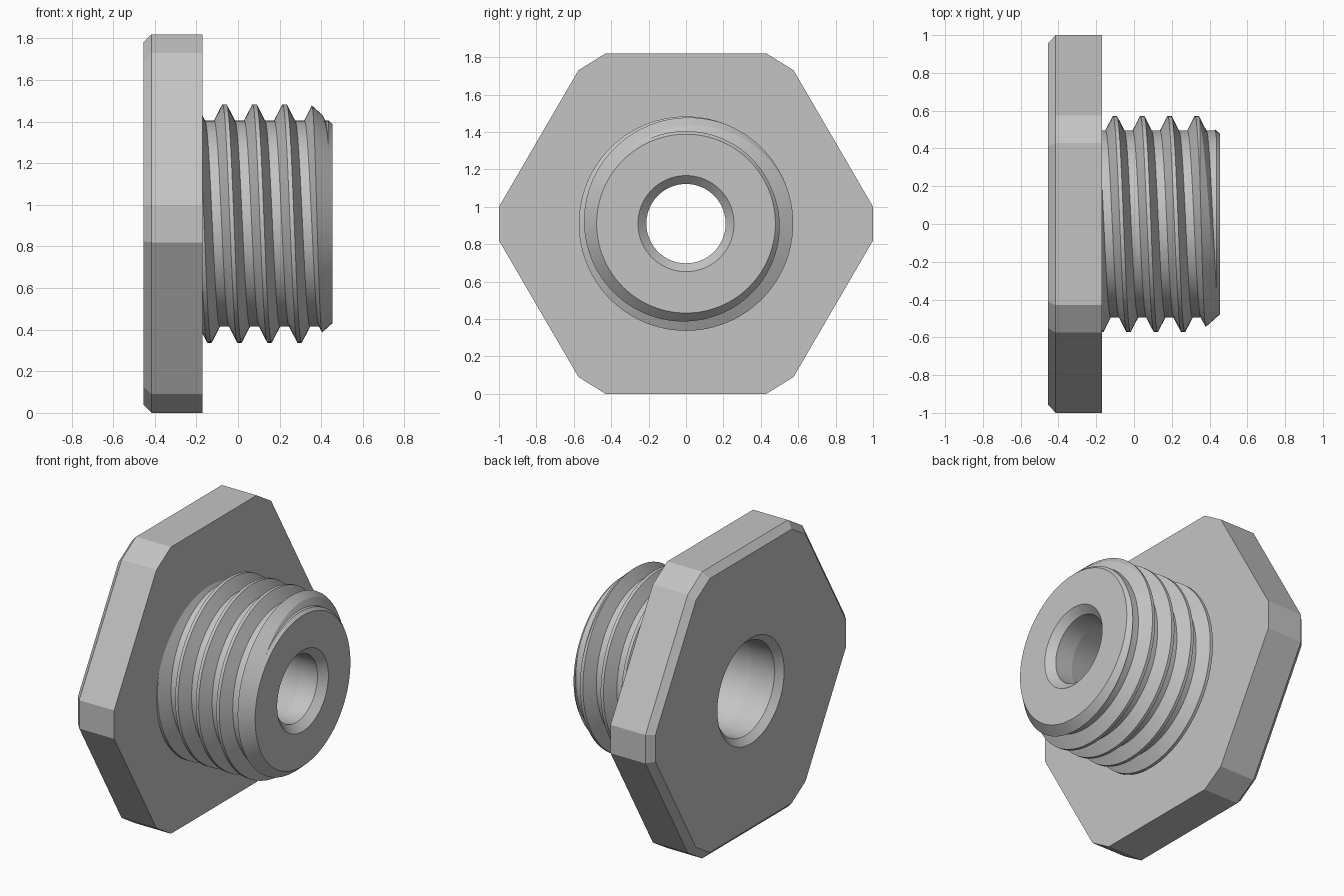
import bpy, bmesh
from math import sin, cos, pi, radians

cube = bpy.data.objects.get("Cube")
if cube:
    bpy.data.objects.remove(cube, do_unlink=True)

AXIS_Z = 0.91
SEGMENTS = 96
PITCH = 0.1445
ROOT, CREST = 0.495, 0.573


def finish(bm, name):
    """Weld, orient and link a mesh as a new object."""
    bmesh.ops.remove_doubles(bm, verts=bm.verts, dist=1e-5)
    bmesh.ops.recalc_face_normals(bm, faces=bm.faces)
    mesh = bpy.data.meshes.new(name)
    bm.to_mesh(mesh)
    bm.free()
    obj = bpy.data.objects.new(name, mesh)
    bpy.context.collection.objects.link(obj)
    return obj


def lathe(name, profile):
    """Turn a profile of (x, radius) around the long axis."""
    bm = bmesh.new()
    verts = [bm.verts.new((x, 0, AXIS_Z + r)) for x, r in profile]
    edges = [bm.edges.new(pair) for pair in zip(verts, verts[1:])]
    bmesh.ops.spin(bm, geom=verts + edges, cent=(0, 0, AXIS_Z), axis=(1, 0, 0),
                   angle=2 * pi, steps=SEGMENTS)
    return finish(bm, name)


def combine(target, tool, operation):
    """Apply a boolean and discard the tool."""
    tool.hide_render = True
    mod = target.modifiers.new(operation.title(), 'BOOLEAN')
    mod.operation, mod.solver, mod.object = operation, 'EXACT', tool
    bpy.context.view_layer.objects.active = target
    bpy.ops.object.modifier_apply(modifier=mod.name)
    bpy.data.objects.remove(tool, do_unlink=True)


# Thread tooth: offsets from the crest centre along the axis, with radius
TOOTH = [(-0.05, ROOT), (-0.01, CREST), (0.01, CREST), (0.05, ROOT)]


def thread_radius(offset):
    """Radius at a signed axial offset from the nearest crest."""
    d = abs((offset + PITCH / 2) % PITCH - PITCH / 2)
    t = min(max((d - 0.01) / 0.04, 0), 1)
    return CREST + (ROOT - CREST) * t


def threaded_rod(name, low, high):
    bm = bmesh.new()
    columns = []
    for j in range(SEGMENTS + 1):
        phi = 2 * pi * j / SEGMENTS
        crest = -0.065 - PITCH * j / SEGMENTS
        column = []
        for turn in range(-3, 7):
            for dx, _ in TOOTH:
                x = min(max(crest + turn * PITCH + dx, low), high)
                r = thread_radius(x - crest)
                column.append(bm.verts.new((x, r * sin(phi), AXIS_Z + r * cos(phi))))
        columns.append(column)
    for a, b in zip(columns, columns[1:]):
        for i in range(len(a) - 1):
            bm.faces.new((a[i], a[i + 1], b[i + 1], b[i]))
    bmesh.ops.remove_doubles(bm, verts=bm.verts, dist=1e-5)
    rim = [e for e in bm.edges if e.is_boundary]
    bmesh.ops.holes_fill(bm, edges=rim, sides=0)
    return finish(bm, name)


def hex_plate(name):
    """Hexagonal flange with clipped corners and one bevelled rim."""
    quarter = [(1.0, 0.09), (0.575, 0.82), (0.43, 0.91)]
    outline = quarter + [(-y, z) for y, z in reversed(quarter)]
    outline += [(-y, -z) for y, z in outline]
    bm = bmesh.new()
    rings = []
    for x, scale in ((-0.455, 0.956), (-0.415, 1), (-0.17, 1)):
        rings.append([bm.verts.new((x, y * scale, AXIS_Z + z * scale)) for y, z in outline])
    n = len(outline)
    for a, b in zip(rings, rings[1:]):
        for i in range(n):
            k = (i + 1) % n
            bm.faces.new((a[i], a[k], b[k], b[i]))
    bm.faces.new(rings[0])
    bm.faces.new(rings[-1])
    return finish(bm, name)


# Threaded shank, trimmed by a blank with a tapered nose
shank = threaded_rod("threaded_shank", -0.3, 0.6)
combine(shank, lathe("nose_blank", [(-0.25, 0), (-0.25, 0.7), (0.208, 0.7),
                                    (0.455, 0.478), (0.455, 0)]), 'INTERSECT')

# Flange joined to the shank, then bored through
fitting = hex_plate("hex_threaded_fitting")
combine(fitting, shank, 'UNION')
combine(fitting, lathe("bore_cutter", [(-0.5, 0), (-0.5, 0.38), (-0.415, 0.295),
                                       (-0.25, 0.295), (0.29, 0.212), (0.41, 0.212),
                                       (0.5, 0.302), (0.5, 0)]), 'DIFFERENCE')

# Plain grey metal
grey = bpy.data.materials.new("grey_metal")
grey.use_nodes = True
colour = (0.55, 0.55, 0.55, 1)
grey.diffuse_color = colour
grey.node_tree.nodes["Principled BSDF"].inputs["Base Color"].default_value = colour
fitting.data.materials.clear()
fitting.data.materials.append(grey)
for face in fitting.data.polygons:
    face.material_index = 0

bpy.ops.object.select_all(action='DESELECT')
fitting.select_set(True)
bpy.context.view_layer.objects.active = fitting
bpy.ops.object.shade_smooth_by_angle(angle=radians(8))
